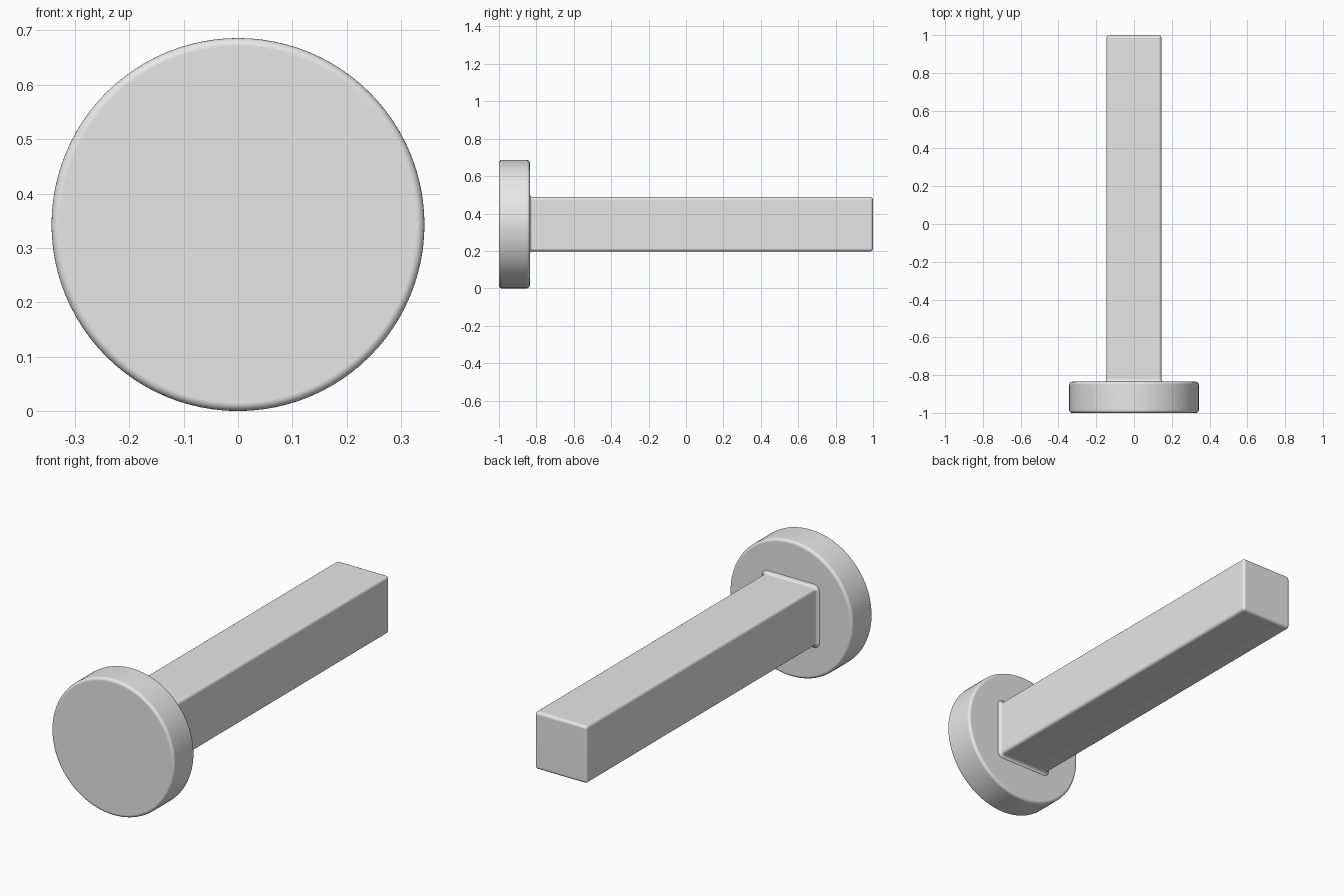
import bpy
import bmesh
from math import cos, sin, pi

cube = bpy.data.objects.get("Cube")
if cube:
    bpy.data.objects.remove(cube, do_unlink=True)

grey = bpy.data.materials.new("plain_grey")
grey.use_nodes = True
grey.diffuse_color = (0.8, 0.8, 0.8, 1)
grey.node_tree.nodes["Principled BSDF"].inputs["Base Color"].default_value = grey.diffuse_color

AXIS_Z = 0.343
ROUND = 0.015
STEPS = 5
ARC = [i / STEPS * pi / 2 for i in range(STEPS + 1)]


def outline(half, corner, segments):
    """Rounded square; it becomes a circle when corner equals half."""
    points = []
    for quarter in range(4):
        mid = pi / 4 + quarter * pi / 2
        cx = (half - corner) * (1 if cos(mid) > 0 else -1)
        cz = (half - corner) * (1 if sin(mid) > 0 else -1)
        for i in range(segments + 1):
            a = (quarter + i / segments) * pi / 2
            points.append((cx + corner * cos(a), cz + corner * sin(a)))
    return points


def loft(name, half, corner, segments, profile):
    """Skin outlines along y; profile holds (y, outward offset) pairs."""
    bm = bmesh.new()
    rings = []
    for y, offset in profile:
        pts = outline(half + offset, max(corner + offset, 0), segments)
        rings.append([bm.verts.new((x, y, AXIS_Z + z)) for x, z in pts])
    for a, b in zip(rings, rings[1:]):
        for i in range(len(a)):
            j = (i + 1) % len(a)
            bm.faces.new((a[i], a[j], b[j], b[i]))
    bm.faces.new(rings[0])
    bm.faces.new(rings[-1])
    bmesh.ops.remove_doubles(bm, verts=bm.verts, dist=0.00005)
    bmesh.ops.recalc_face_normals(bm, faces=bm.faces)
    for f in bm.faces:
        f.smooth = True
    mesh = bpy.data.meshes.new(name)
    bm.to_mesh(mesh)
    bm.free()
    mesh.materials.append(grey)
    obj = bpy.data.objects.new(name, mesh)
    bpy.context.collection.objects.link(obj)
    # Keeps the large faces flat beside the rounded edges
    obj.modifiers.new("flat_faces", 'WEIGHTED_NORMAL').keep_sharp = True
    return obj


def rounded_end(y, direction):
    """Quarter round from the side to an end face at y."""
    return [(y - direction * ROUND * (1 - sin(a)), -ROUND * (1 - cos(a))) for a in ARC]


FRONT, HEAD_BACK, TIP = -1.0, -0.835, 1.0

# Round head with softened rims
loft("round_head", AXIS_Z, AXIS_Z, 24,
     rounded_end(FRONT, -1)[::-1] + rounded_end(HEAD_BACK, 1))

# Square shaft, flared where it meets the head
flare = [(HEAD_BACK + ROUND * (1 - cos(a)), ROUND * (1 - sin(a))) for a in ARC]
loft("square_shaft", 0.145, ROUND, 6,
     [(HEAD_BACK - 0.01, ROUND)] + flare + rounded_end(TIP, 1))
